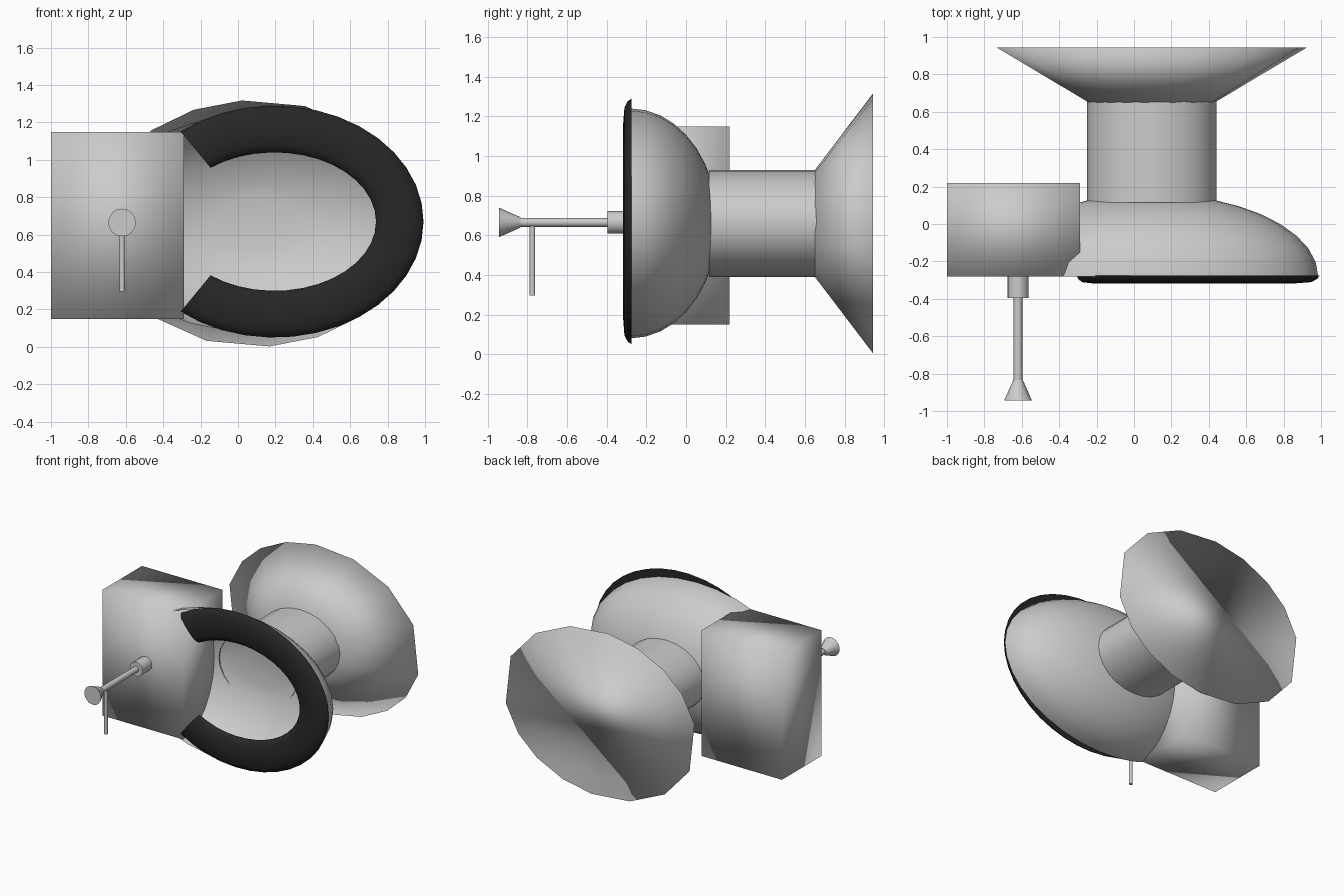
import bpy, bmesh
from math import sin, cos, radians, pi, sqrt

if "Cube" in bpy.data.objects:
    bpy.data.objects.remove(bpy.data.objects["Cube"])

CX, CZ = 0.095, 0.66   # shared axis of bowl, neck and base


def finish(name, bm, angle=None):
    bmesh.ops.recalc_face_normals(bm, faces=bm.faces[:])
    me = bpy.data.meshes.new(name)
    bm.to_mesh(me)
    bm.free()
    ob = bpy.data.objects.new(name, me)
    bpy.context.collection.objects.link(ob)
    for o in bpy.context.selected_objects:
        o.select_set(False)
    ob.select_set(True)
    bpy.context.view_layer.objects.active = ob
    if angle is None:
        bpy.ops.object.shade_smooth()
    else:
        bpy.ops.object.shade_smooth_by_angle(angle=radians(angle))
    return ob


def loft(name, rings, closed=True, caps=(False, False), angle=None):
    """Skin a list of point rings."""
    bm = bmesh.new()
    vs = [[bm.verts.new(p) for p in r] for r in rings]
    n = len(rings[0])
    for a, b in zip(vs, vs[1:]):
        for i in range(n if closed else n - 1):
            j = (i + 1) % n
            bm.faces.new((a[i], a[j], b[j], b[i]))
    if caps[0]:
        bm.faces.new(vs[0])
    if caps[1]:
        bm.faces.new(vs[-1])
    return finish(name, bm, angle)


def ellipse(x, z, rx, rz, y, angles):
    return [(x + rx * cos(t), y, z + rz * sin(t)) for t in angles]


def even(n):
    return [2 * pi * i / n for i in range(n)]


# tank
bm = bmesh.new()
bmesh.ops.create_cube(bm, size=1)
for v in bm.verts:
    v.co = (-0.645 + v.co.x * 0.71, -0.03 + v.co.y * 0.5, 0.65 + v.co.z)
finish("tank", bm)

# bowl: open half ellipsoid with a small flat floor
radii = [1, 0.985, 0.94, 0.87, 0.77, 0.65, 0.52, 0.39, 0.26]
loft("bowl", [ellipse(CX, CZ, 0.89 * r, 0.58 * r, -0.28 + 0.44 * sqrt(1 - r * r), even(32))
              for r in radii], caps=(False, True), angle=40)

# neck and flared base with an uneven sixteen-sided rim
half = [22, 48, 72, 95, 113, 131, 148, 168]
uneven = [radians(a) for a in half + [a + 180 for a in half]]
loft("neck", [ellipse(CX, CZ, 0.345, 0.27, y, even(24)) for y in (0.115, 0.66)])
loft("base", [ellipse(CX, CZ, 0.345, 0.27, 0.65, uneven),
              ellipse(CX, CZ, 0.85, 0.66, 0.945, uneven)], caps=(True, True))

# seat: horseshoe with a half-round section
section = [(-1, 0), (-0.9, 0.45), (-0.65, 0.85), (0, 1), (0.65, 0.85), (0.9, 0.45), (1, 0)]
rings = []
for i in range(29):
    t = radians(-129 + 258 * i / 28)
    rings.append([(0.195 + (0.67 + 0.127 * u) * cos(t), -0.275 - 0.042 * w,
                   0.67 + (0.495 + 0.125 * u) * sin(t)) for u, w in section])
seat = loft("seat", rings, caps=(True, True), angle=50)
black = bpy.data.materials.new("black")
black.diffuse_color = (0.02, 0.02, 0.02, 1)
black.use_nodes = True
black.node_tree.nodes["Principled BSDF"].inputs["Base Color"].default_value = black.diffuse_color
seat.data.materials.append(black)

# flush handle: collar, rod, conical knob
HX, HZ = -0.62, 0.665
for name, r0, y0, r1, y1 in [("handle_collar", 0.057, -0.27, 0.057, -0.395),
                             ("handle_rod", 0.023, -0.3, 0.023, -0.85),
                             ("handle_knob", 0.026, -0.835, 0.074, -0.943)]:
    loft(name, [ellipse(HX, HZ, r0, r0, y0, even(16)),
                ellipse(HX, HZ, r1, r1, y1, even(16))], caps=(True, True), angle=40)

# hanging lever
loft("lever", [[(HX + 0.014 * cos(t), -0.775 + 0.014 * sin(t), z) for t in even(12)]
               for z in (0.295, 0.66)], caps=(True, True), angle=40)
